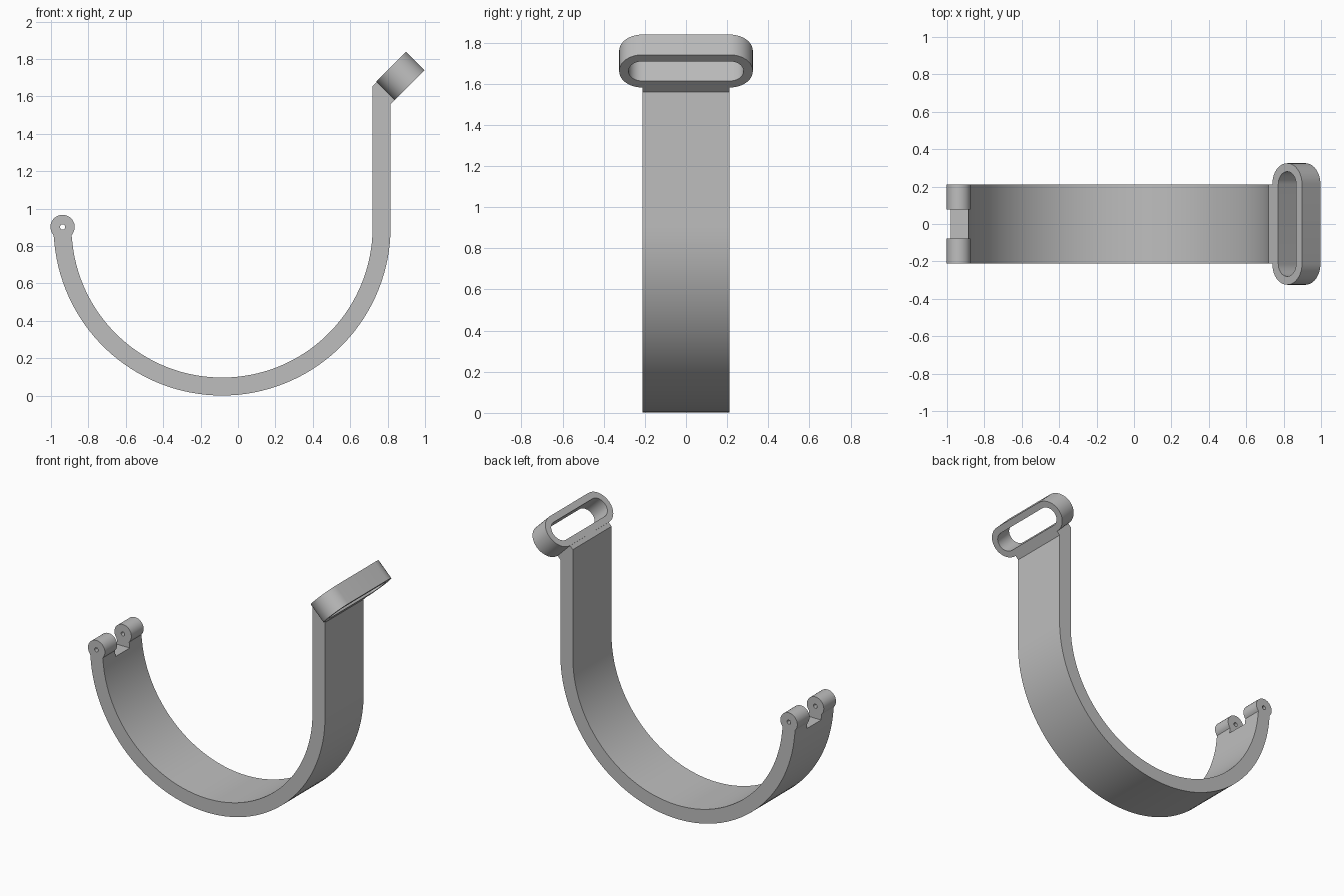
import bpy, bmesh, math
from mathutils import Matrix, Vector

if "Cube" in bpy.data.objects:
    bpy.data.objects.remove(bpy.data.objects["Cube"])

grey = bpy.data.materials.new("light_grey")
grey.use_nodes = True
colour = (0.515, 0.515, 0.515, 1)
grey.diffuse_color = colour
grey.node_tree.nodes["Principled BSDF"].inputs["Base Color"].default_value = colour


def finish(name, bm):
    bmesh.ops.recalc_face_normals(bm, faces=bm.faces)
    mesh = bpy.data.meshes.new(name)
    bm.to_mesh(mesh)
    bm.free()
    mesh.materials.append(grey)
    obj = bpy.data.objects.new(name, mesh)
    bpy.context.collection.objects.link(obj)
    bpy.ops.object.select_all(action='DESELECT')
    obj.select_set(True)
    bpy.context.view_layer.objects.active = obj
    bpy.ops.object.shade_smooth_by_angle(angle=math.radians(30))


def arc(cx, cz, r, start, end, steps):
    angles = [start + (end - start) * i / steps for i in range(steps + 1)]
    return [(cx + r * math.cos(a), cz + r * math.sin(a)) for a in angles]


# Solid built from x-z cells across y; walls shared by two cells are dropped
bm = bmesh.new()
points, walls = {}, {}


def vert(p, y):
    key = (round(p[0], 5), round(y, 5), round(p[1], 5))
    if key not in points:
        points[key] = bm.verts.new((p[0], y, p[1]))
    return points[key]


def wall(verts):
    key = frozenset(verts)
    if key in walls:
        del walls[key]
    else:
        walls[key] = verts


def cell(outline, y0, y1):
    near = [vert(p, y0) for p in outline]
    far = [vert(p, y1) for p in outline]
    wall(near)
    wall(far)
    for i in range(len(outline)):
        j = (i + 1) % len(outline)
        wall([near[i], near[j], far[j], far[i]])


CX, CZ = -0.085, 0.902
OUTER, INNER = 0.901, 0.805
WIDTH, NOTCH, NOTCH_DROP = 0.212, 0.078, 0.084
PIN_R, BORE_R = 0.065, 0.014
pin_x = CX - (OUTER + INNER) / 2
bite = math.acos((OUTER - INNER) / 2 / PIN_R)    # where knuckle meets strap
out_x, in_x = CX + OUTER, CX + INNER
lean = 0.035

# Strap: angled neck, straight upright and round hook
outer = [(out_x + lean, 1.56 + lean), (out_x, 1.56)]
inner = [(in_x + lean, 1.655 + lean), (in_x, 1.655)]
outer += arc(CX, CZ, OUTER, 0, math.asin(NOTCH_DROP / OUTER) - math.pi, 64)
inner += arc(CX, CZ, INNER, 0, math.asin(NOTCH_DROP / INNER) - math.pi, 64)
ears = ((-WIDTH, -NOTCH), (NOTCH, WIDTH))
for i in range(len(outer) - 1):
    for y0, y1 in ears + ((-NOTCH, NOTCH),):
        cell([outer[i], outer[i + 1], inner[i + 1], inner[i]], y0, y1)

# Two hinge knuckles with a pin bore
rim = arc(pin_x, CZ, PIN_R, -bite, math.pi + bite, 32)
bore = arc(pin_x, CZ, BORE_R, -bite, math.pi + bite, 32)
under = arc(pin_x, CZ, BORE_R, math.pi + bite, math.tau - bite, 10)
for y0, y1 in ears:
    cell([outer[-1], rim[-1], rim[0], inner[-1]], y0, y1)
    cell([rim[-1]] + under + [rim[0]], y0, y1)
    for i in range(len(rim) - 1):
        cell([rim[i], rim[i + 1], bore[i + 1], bore[i]], y0, y1)

for verts in walls.values():
    bm.faces.new(verts)
finish("hooked_strap", bm)


# Slotted loop tilted at the top of the strap
def stadium(radius, straight, steps=20):
    pts = []
    for sign in (1, -1):
        for i in range(steps + 1):
            a = math.pi * i / steps
            pts.append((sign * radius * math.cos(a),
                        sign * (straight + radius * math.sin(a))))
    return pts


bm = bmesh.new()
straight, depth = 0.2125, 0.0695
loops = [[bm.verts.new((u, y, w)) for u, y in stadium(r, straight)]
         for r, w in ((0.1125, -depth), (0.1125, depth), (0.0675, depth), (0.0675, -depth))]
count = len(loops[0])
for k in range(4):
    a, b = loops[k], loops[(k + 1) % 4]
    for i in range(count):
        j = (i + 1) % count
        bm.faces.new((a[i], a[j], b[j], b[i]))
bm.transform(Matrix.Translation(Vector((0.868, 0, 1.71)))
             @ Matrix.Rotation(-math.pi / 4, 4, 'Y'))
finish("slotted_loop", bm)
